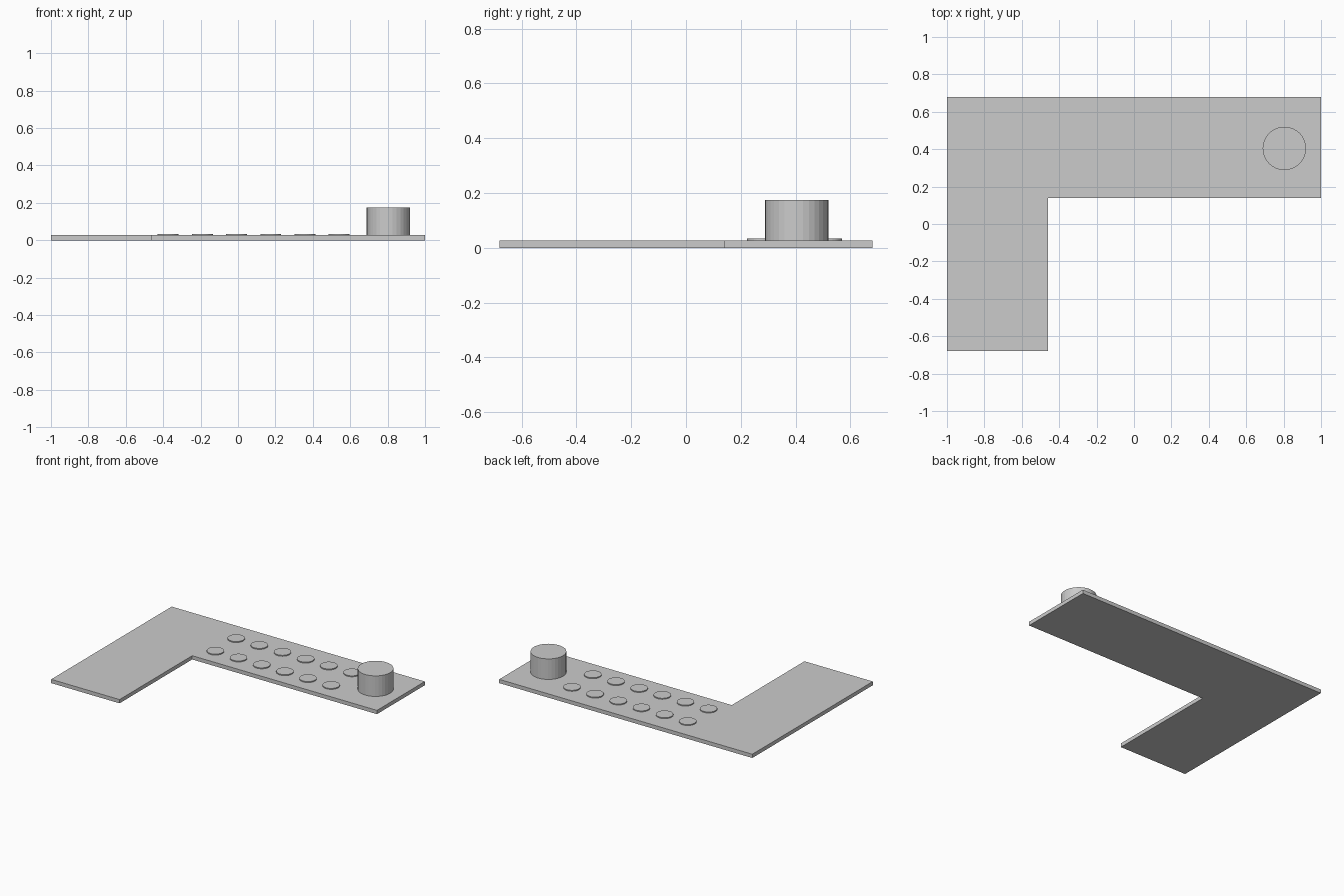
import bpy, bmesh

if "Cube" in bpy.data.objects:
    bpy.data.objects.remove(bpy.data.objects["Cube"])

PLATE_TOP = 0.027


def finish(name, bm):
    bmesh.ops.recalc_face_normals(bm, faces=bm.faces)
    mesh = bpy.data.meshes.new(name)
    bm.to_mesh(mesh)
    bm.free()
    obj = bpy.data.objects.new(name, mesh)
    bpy.context.collection.objects.link(obj)
    return obj


def cylinder(name, x, y, radius, z0, z1, sides=32):
    bm = bmesh.new()
    bmesh.ops.create_cone(bm, cap_ends=True, segments=sides,
                          radius1=radius, radius2=radius, depth=z1 - z0)
    bmesh.ops.translate(bm, verts=bm.verts, vec=(x, y, (z0 + z1) / 2))
    return finish(name, bm)


# L-shaped base plate, extruded from its outline
outline = [(-1, -0.68), (-0.46, -0.68), (-0.46, 0.14),
           (1, 0.14), (1, 0.68), (-1, 0.68)]
bm = bmesh.new()
face = bm.faces.new([bm.verts.new((x, y, 0)) for x, y in outline])
top = bmesh.ops.extrude_face_region(bm, geom=[face], use_keep_orig=True)["geom"]
bmesh.ops.translate(bm, vec=(0, 0, PLATE_TOP),
                    verts=[g for g in top if isinstance(g, bmesh.types.BMVert)])
finish("base_plate", bm)

# Two rows of six low round buttons on the long arm
for row, y in enumerate((0.279, 0.514)):
    for col in range(6):
        cylinder(f"button_{row + 1}_{col + 1}", -0.374 + 0.183 * col, y,
                 0.056, PLATE_TOP, 0.034)

# Tall round knob near the end of the arm
cylinder("knob", 0.804, 0.404, 0.116, PLATE_TOP, 0.174)
